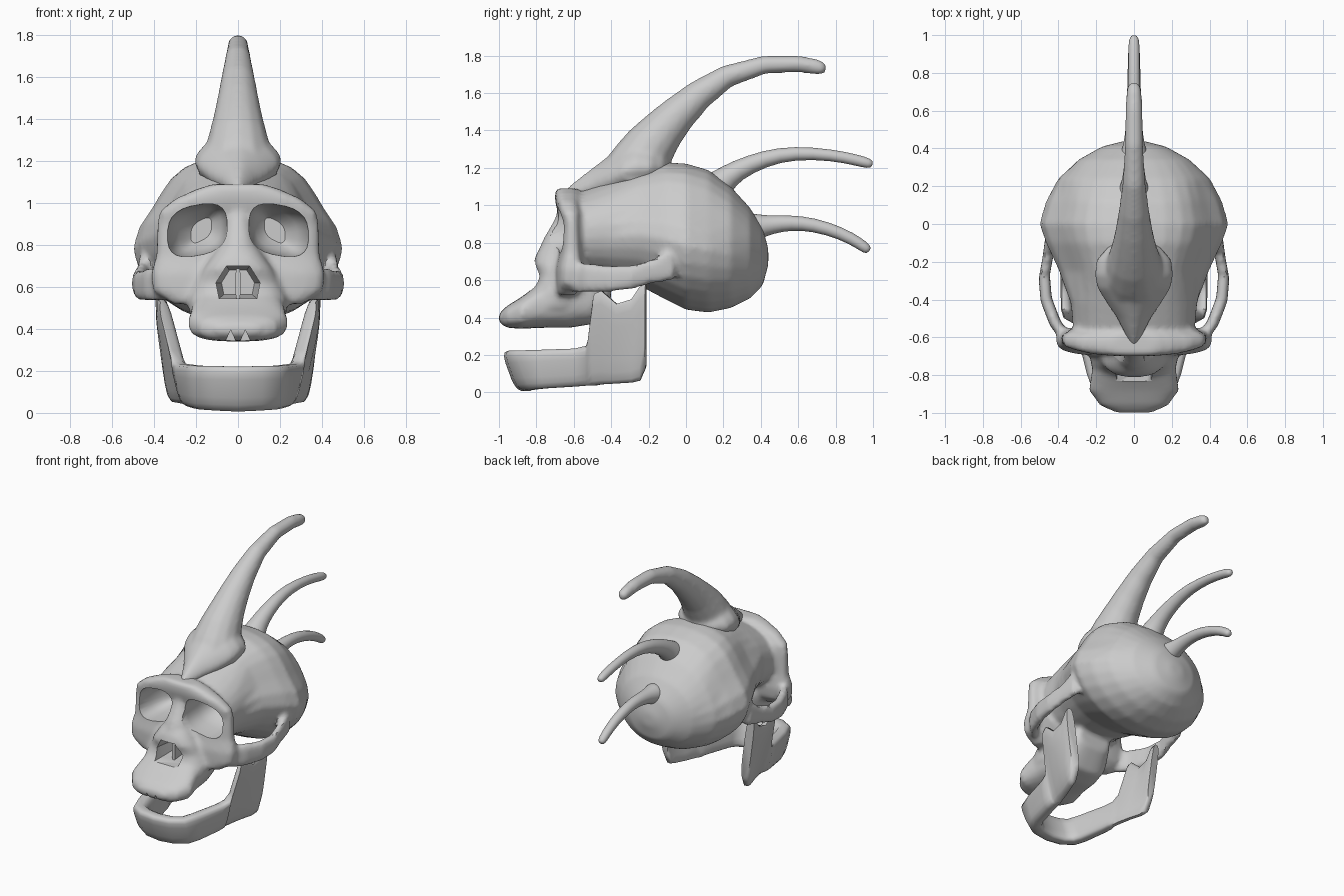
import bpy, bmesh, math
from mathutils import Vector as V

if "Cube" in bpy.data.objects:
    bpy.data.objects.remove(bpy.data.objects["Cube"])


def oval(c, u, v, e=2.0, n=20):
    """Superellipse ring round c, spanned by half-axes u and v."""
    out = []
    for i in range(n):
        a = 2 * math.pi * (i + .5) / n
        ca, sa = math.cos(a), math.sin(a)
        out.append(V(c) + V(u) * math.copysign(abs(ca) ** (2 / e), ca)
                   + V(v) * math.copysign(abs(sa) ** (2 / e), sa))
    return out


def loft(name, rings):
    """Closed skin over a list of equal-length rings."""
    bm = bmesh.new()
    rs = [[bm.verts.new(p) for p in r] for r in rings]
    n = len(rs[0])
    for a, b in zip(rs, rs[1:]):
        for i in range(n):
            bm.faces.new((a[i], a[(i + 1) % n], b[(i + 1) % n], b[i]))
    bm.faces.new(rs[0])
    bm.faces.new(rs[-1])
    bmesh.ops.recalc_face_normals(bm, faces=bm.faces)
    me = bpy.data.meshes.new(name)
    bm.to_mesh(me)
    bm.free()
    ob = bpy.data.objects.new(name, me)
    bpy.context.collection.objects.link(ob)
    return ob


def along_y(name, rows, e=2.1, n=28, pinch=0):
    """Loft of upright sections (y, half width, top, bottom); pinch narrows the upper sides."""
    rings = []
    for y, w, t, b in rows:
        ring = oval((0, y, (t + b) / 2), (w, 0, 0), (0, 0, (t - b) / 2), e, n)
        for p in ring:
            k = max(0, (p.z - (t + b) / 2) / ((t - b) / 2))
            if -.3 < y < .3:
                p.x *= 1 - pinch * math.sin(math.pi * k) * (1 if y < .2 else .5)
        rings.append(ring)
    return loft(name, rings)


def along_z(name, rows, e):
    """Loft of level sections: (z, half width, front y, back y)."""
    return loft(name, [oval((0, (f + b) / 2, z), (w, 0, 0), (0, (b - f) / 2, 0), e, 28)
                       for z, w, f, b in rows])


def horn(name, rows, wide=1.0):
    """Tapered tube in the middle plane: (y, z, radius)."""
    rings = []
    for i, (y, z, r) in enumerate(rows):
        a, b = rows[max(i - 1, 0)], rows[min(i + 1, len(rows) - 1)]
        t = V((0, b[0] - a[0], b[1] - a[1])).normalized()
        rings.append(oval((0, y, z), (r * wide, 0, 0), V((0, -t.z, t.y)) * r, 2, 14))
    return loft(name, rings)


def activate(ob):
    bpy.ops.object.select_all(action='DESELECT')
    ob.select_set(True)
    bpy.context.view_layer.objects.active = ob


def apply(ob, kind, **kw):
    m = ob.modifiers.new(kind, kind)
    for k, val in kw.items():
        setattr(m, k, val)
    activate(ob)
    bpy.ops.object.modifier_apply(modifier=m.name)


def smooth(ob, deg=40):
    activate(ob)
    bpy.ops.object.shade_smooth_by_angle(angle=math.radians(deg))


# Cranium
skull = along_y("skull", [
    (-.60, .32, 1.06, .62), (-.42, .335, 1.13, .60), (-.25, .40, 1.19, .57),
    (-.10, .47, 1.23, .49), (0, .505, 1.225, .44), (.12, .47, 1.19, .425),
    (.24, .405, 1.10, .45), (.34, .295, .99, .50), (.41, .17, .88, .57),
    (.44, .05, .77, .68)], pinch=.15)
parts = []

# Brow, eye surrounds and cheeks
parts.append(along_z("face", [
    (1.09, .12, -.695, -.58), (1.065, .20, -.70, -.57), (1.02, .30, -.70, -.56),
    (.96, .375, -.685, -.55), (.90, .385, -.67, -.55), (.75, .39, -.68, -.54),
    (.66, .415, -.70, -.53), (.58, .405, -.70, -.54), (.52, .31, -.70, -.58)], 3))

# Upper jaw and palate
parts.append(along_y("upper_jaw", [
    (-1.0, .09, .42, .375), (-.96, .18, .46, .345), (-.88, .238, .51, .34),
    (-.76, .22, .60, .345), (-.62, .21, .66, .345), (-.5, .18, .66, .365),
    (-.40, .13, .68, .50)], 2.9))

# Nose bridge and the bone around the nose opening
parts.append(horn("nose_bridge", [(-.62, 1.0, .05), (-.655, .90, .055),
                                  (-.685, .80, .08), (-.70, .74, .09)], 1.1))
parts.append(along_z("nose_surround", [
    (.83, .07, -.74, -.55), (.74, .13, -.80, -.55), (.69, .165, -.815, -.55),
    (.62, .20, -.79, -.55), (.54, .235, -.82, -.55), (.46, .23, -.86, -.55)], 2.5))

# Cheek arches, one per side
for s in (1, -1):
    parts.append(loft("cheek_arch", [
        oval((s * x, y, z), (s * .03, -.01, 0), (0, 0, h), 3, 14)
        for x, y, z, h in [
            (.35, -.61, .615, .08), (.415, -.53, .612, .078), (.465, -.40, .608, .07),
            (.475, -.28, .618, .064), (.455, -.17, .65, .065), (.44, -.06, .69, .09)]]))

# Fuse the bones into one skin
activate(skull)
for p in parts:
    p.select_set(True)
bpy.ops.object.join()
apply(skull, 'REMESH', mode='VOXEL', voxel_size=.018)
apply(skull, 'SMOOTH', factor=.5, iterations=3)

# Eye sockets, nose opening and tooth gaps
cutters = []
for s in (1, -1):
    cutters.append(loft("socket_cut", [
        oval((s * x, y, z), (s * a, 0, -.025), (0, 0, b), 2.7, 24)
        for x, y, z, a, b in [
            (.197, -.82, .87, .15, .125), (.195, -.66, .87, .142, .12),
            (.19, -.55, .87, .13, .113), (.182, -.46, .87, .10, .09),
            (.175, -.41, .87, .05, .05)]]))
    cutters.append(loft("tooth_cut", [
        [V((s * .035 + k, y, z)) for k, z in ((-.03, .33), (.03, .33), (0, .395))]
        for y in (-1.1, -.93)]))
nose = ((-.055, .70), (.055, .70), (.105, .62), (.09, .545), (-.09, .545), (-.105, .62))
cutters.append(loft("nose_cut", [[V((x * k, y, .62 + (z - .62) * k)) for x, z in nose]
                                 for y, k in ((-1.0, 1), (-.74, 1), (-.6, .75))]))
for c in cutters:
    apply(skull, 'BOOLEAN', operation='DIFFERENCE', object=c)
    bpy.data.objects.remove(c)
smooth(skull)

# Thin wall inside the nose
smooth(along_y("nose_septum", [(-.74, .012, .69, .54), (-.58, .012, .69, .54)], 4, 12))

# Lower jaw: (x, y, bottom, top, half thickness, outward lean), right half then mirrored
half = [
    (.0, -.895, .005, .222, .055, 0), (.10, -.885, .01, .224, .055, 0),
    (.17, -.845, .015, .225, .052, .005), (.20, -.77, .02, .228, .048, .01),
    (.245, -.59, .03, .235, .045, .02), (.26, -.53, .035, .25, .043, .026),
    (.267, -.505, .035, .30, .04, .034), (.298, -.482, .035, .53, .036, .06),
    (.307, -.45, .04, .545, .036, .06), (.32, -.37, .045, .475, .033, .05),
    (.335, -.29, .05, .50, .033, .035), (.34, -.245, .06, .57, .033, .03),
    (.345, -.215, .13, .58, .03, .03)]
stations = [(-x, *r) for x, *r in half[:0:-1]] + half
rings = []
for i, (x, y, lo, hi, th, lean) in enumerate(stations):
    a, b = stations[max(i - 1, 0)], stations[min(i + 1, len(stations) - 1)]
    t = V((b[0] - a[0], b[1] - a[1], 0)).normalized()
    chin = -.04 if y < -.8 else (-.02 if y < -.75 else 0)
    rings.append(oval((x, y, (lo + hi) / 2), V((t.y, -t.x, 0)) * th,
                      (math.copysign(lean, x), chin, (hi - lo) / 2), 3.5, 16))
smooth(loft("lower_jaw", rings), 60)

# Root of the big horn, pointed toward the brow
root = along_y("horn_root", [
    (-.66, .012, 1.075, 1.02), (-.58, .05, 1.14, 1.02), (-.50, .09, 1.20, 1.02),
    (-.42, .145, 1.26, 1.02), (-.34, .195, 1.32, 1.04), (-.27, .21, 1.35, 1.05),
    (-.19, .20, 1.34, 1.06), (-.12, .14, 1.29, 1.12), (-.08, .06, 1.23, 1.16)], 1.6, 24)
# Three swept-back horns
horns = {
    "top_horn": [(-.29, 1.12, .19), (-.24, 1.23, .165), (-.19, 1.32, .14), (-.12, 1.405, .118),
                 (-.04, 1.49, .10), (.07, 1.59, .081), (.22, 1.69, .061), (.42, 1.752, .049),
                 (.60, 1.756, .045), (.69, 1.742, .042), (.73, 1.732, .036),
                 (.75, 1.728, .018)],
    "middle_horn": [(.13, 1.06, .11), (.19, 1.125, .075), (.27, 1.187, .056), (.42, 1.252, .045),
                    (.58, 1.282, .037), (.78, 1.27, .031), (.92, 1.24, .031),
                    (.98, 1.223, .028), (.998, 1.218, .014)],
    "rear_horn": [(.32, .88, .09), (.40, .887, .064), (.46, .897, .05), (.56, .907, .041),
                  (.68, .898, .038), (.83, .852, .034), (.93, .795, .031),
                  (.968, .765, .028), (.98, .755, .014)]}
for name, rows in horns.items():
    ob = horn(name, rows)
    if name == "top_horn":  # blend the horn into its root
        root.select_set(True)
        activate(ob)
        root.select_set(True)
        bpy.ops.object.join()
        apply(ob, 'REMESH', mode='VOXEL', voxel_size=.014)
        apply(ob, 'SMOOTH', factor=.5, iterations=8)
    else:
        apply(ob, 'SUBSURF', levels=1)
    smooth(ob, 60)
